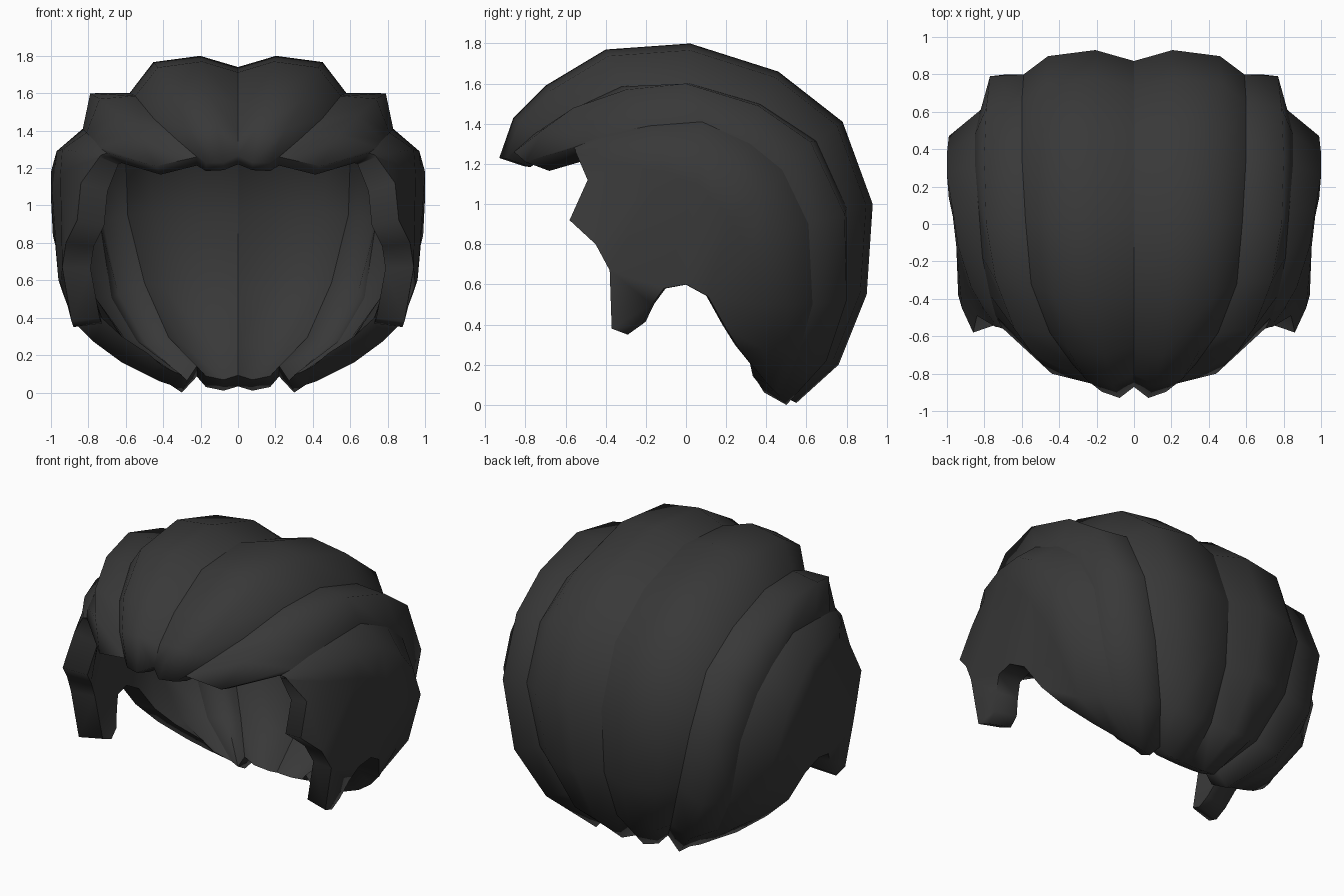
import bpy, bmesh, math
from mathutils import Vector

if "Cube" in bpy.data.objects:
    bpy.data.objects.remove(bpy.data.objects["Cube"])

# Side profile (y, z) of the crown, from the fringe over the top to the nape
crown = [(-.93, 1.23), (-.86, 1.43), (-.70, 1.59), (-.40, 1.77), (.02, 1.80), (.46, 1.66),
         (.78, 1.41), (.93, 1.0), (.90, .55), (.76, .20), (.55, .01)]
width = [.22, .33, .45, .55, .58, .60, .60, .59, .50, .37, .22]
seam_scale = [.92, .87, .83, .80, .79, .80, .83, .86, .88, .90, .91]
CENTRE_Z = .85


def crown_rail(x_factor, scales, front=0.0, nape=0.0):
    """Lengthwise rail made by scaling the crown profile about its centre."""
    lift = {0: front, 10: nape}
    return [(w * x_factor, y * s, CENTRE_Z + (z - CENTRE_Z) * s + lift.get(i, 0))
            for i, ((y, z), w, s) in enumerate(zip(crown, width, scales))]


# Central lock: parting, two ridges, outer seam
parting = crown_rail(0, [.937] * 11, .06, -.03)
ridge_in = crown_rail(.35, [1] * 11)
ridge_out = crown_rail(.78, [.965] * 11, .01, -.01)
crown_seam = crown_rail(1, seam_scale, .06)

# Second lock: upper corner and lower seam
upper_ridge = [(.44, -.80, 1.21), (.54, -.70, 1.38), (.64, -.56, 1.48), (.74, -.30, 1.57),
               (.79, 0, 1.60), (.80, .36, 1.49), (.79, .62, 1.31), (.77, .79, .95),
               (.68, .80, .52), (.52, .70, .22), (.30, .50, 0)]
side_seam = [(.70, -.56, 1.28), (.74, -.49, 1.31), (.77, -.38, 1.35), (.81, -.18, 1.39),
             (.83, .08, 1.41), (.85, .32, 1.30), (.85, .48, 1.17), (.82, .61, .90),
             (.76, .63, .50), (.62, .56, .25), (.36, .47, .04)]

# Third lock: bulging band above the ear
band_top = [(.73, -.55, 1.27), (.80, -.46, 1.27), (.87, -.34, 1.29), (.94, -.12, 1.30),
            (.97, .08, 1.29), (1.0, .26, 1.18), (1.0, .38, 1.04), (.99, .47, .84),
            (.88, .50, .50), (.70, .50, .26), (.42, .45, .06)]
band_low = [(.74, -.55, 1.26), (.82, -.44, 1.23), (.89, -.32, 1.20), (.95, -.12, 1.16),
            (.97, .05, 1.10), (.99, .14, 1.02), (.99, .22, .93), (.97, .32, .76),
            (.88, .38, .50), (.75, .38, .28), (.50, .41, .10)]

# Hairline with temple point, sideburn and ear notch
hairline = [(.84, -.49, 1.12), (.86, -.58, .92), (.92, -.45, .80), (.94, -.38, .67),
            (.89, -.37, .38), (.88, -.29, .35), (.89, -.22, .40), (.92, -.17, .50),
            (.95, -.11, .58), (.96, 0, .60), (.94, .11, .54), (.88, .20, .38),
            (.77, .27, .27), (.62, .36, .16)]


def inner_point(p, x_keep, y_keep, depth):
    """Move a point inwards towards the middle of the head."""
    target = Vector((p.x * x_keep, p.y * y_keep, .28 + .52 * p.z))
    return p + (target - p).normalized() * depth


# Loft the outer surface of the right half, with an inner copy of every point
bm = bmesh.new()
inner = {}


def add_rail(points, x_keep, y_keep, depth):
    rail = [bm.verts.new(p) for p in points]
    for v in rail:
        inner[v] = bm.verts.new(inner_point(v.co, x_keep, y_keep, depth))
    return rail


rails = [add_rail(points, keep, 0, .13) for points, keep in
         ((parting, 1), (ridge_in, 1), (ridge_out, 1), (crown_seam, 1),
          (upper_ridge, .6), (side_seam, .3), (band_top, .1), (band_low, 0))]
for a, b in zip(rails, rails[1:]):
    for s in range(10):
        bm.faces.new((a[s], b[s], b[s + 1], a[s + 1]))

# Side panel: K = hairline points, G = lower band points
K, G = add_rail(hairline, 0, .5, .155), rails[-1]
for ks, gs in (((0,), (1, 0)), ((0, 1, 2), ()), ((0, 2), (2, 1)), ((2, 3), (3, 2)),
               ((3, 4, 7), ()), ((4, 5, 6, 7), ()), ((3, 7, 8), ()), ((3, 8), (3,)),
               ((8, 9), (4, 3)), ((9,), (5, 4)), ((9, 10), (6, 5)), ((10,), (7, 6)),
               ((10, 11), (8, 7)), ((11, 12), (9, 8)), ((12, 13), (10, 9))):
    bm.faces.new([K[i] for i in ks] + [G[i] for i in gs])

# Lining and rim
outer_faces = list(bm.faces)
rim = [(l.vert, l.link_loop_next.vert) for f in outer_faces for l in f.loops
       if l.edge.is_boundary]
for f in outer_faces:
    bm.faces.new([inner[v] for v in reversed(f.verts)])
for v, w in rim:
    if max(v.co.x, w.co.x) > .001:
        bm.faces.new((w, v, inner[v], inner[w]))

# Crisp creases where locks meet, outside and inside
for rail in (rails[0], rails[3], rails[5]):
    for v, w in zip(rail, rail[1:]):
        bm.edges.get((v, w)).smooth = False
        bm.edges.get((inner[v], inner[w])).smooth = False

mesh = bpy.data.meshes.new("hair_shell")
bm.to_mesh(mesh)
bm.free()
hair = bpy.data.objects.new("hair_shell", mesh)
bpy.context.collection.objects.link(hair)

charcoal = bpy.data.materials.new("charcoal")
charcoal.diffuse_color = (.04, .04, .04, 1)
charcoal.use_nodes = True
charcoal.node_tree.nodes["Principled BSDF"].inputs["Base Color"].default_value = charcoal.diffuse_color
mesh.materials.append(charcoal)

# Mirror to the left
mirror = hair.modifiers.new("mirror", 'MIRROR')
mirror.use_clip = True
mirror.merge_threshold = .001

bpy.context.view_layer.objects.active = hair
hair.select_set(True)
bpy.ops.object.convert(target='MESH')
bpy.ops.object.shade_smooth_by_angle(angle=math.radians(80), keep_sharp_edges=True)
